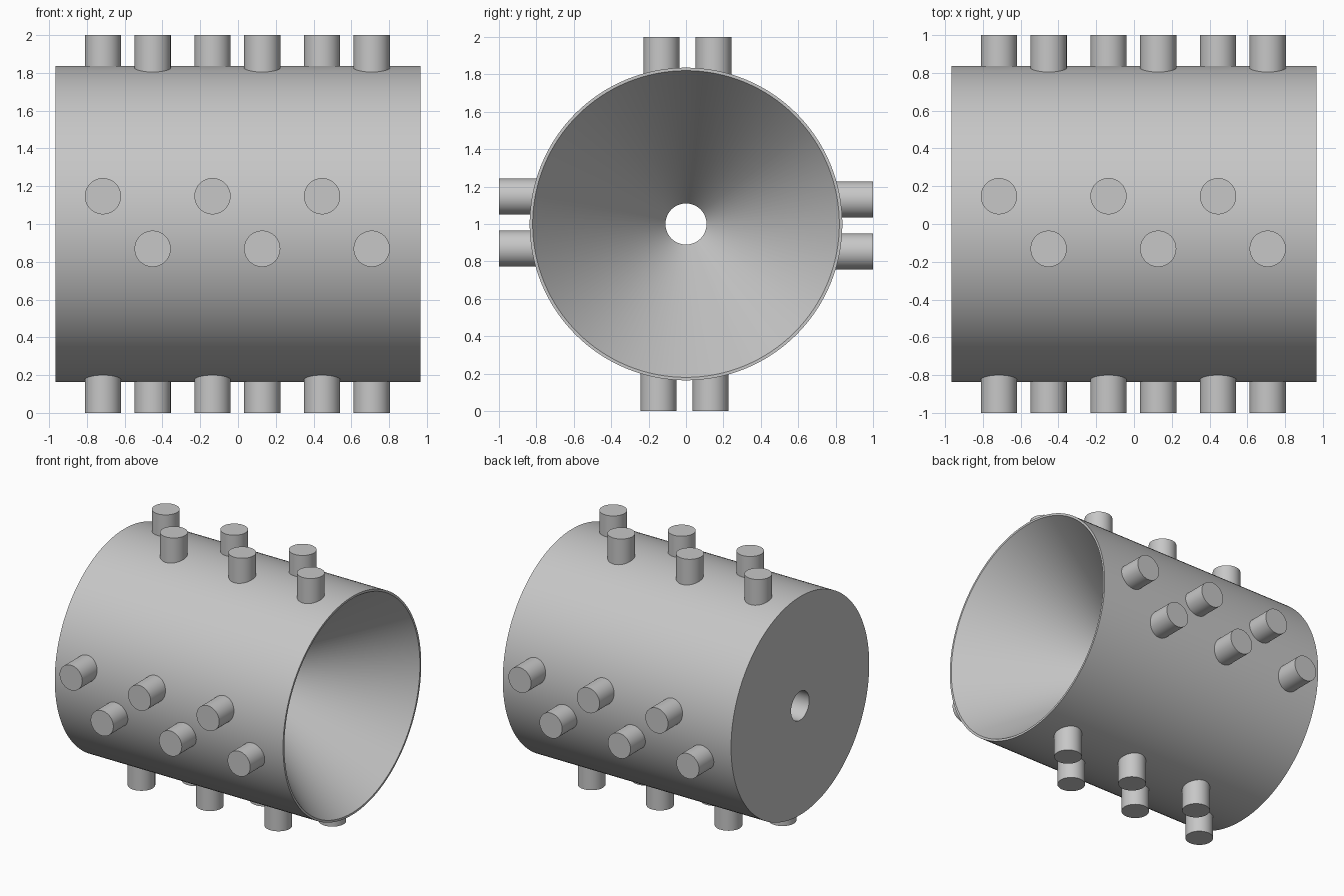
import bpy, bmesh, math
from mathutils import Matrix, Vector

if "Cube" in bpy.data.objects:
    bpy.data.objects.remove(bpy.data.objects["Cube"])

AXIS_Z = 1.0
grey = bpy.data.materials.new("plain_grey")
grey.diffuse_color = (0.57, 0.57, 0.57, 1)
grey.use_nodes = True
grey.node_tree.nodes["Principled BSDF"].inputs["Base Color"].default_value = grey.diffuse_color


def finish(name, bm):
    """Turn a bmesh into a named, smooth-shaded object."""
    bmesh.ops.recalc_face_normals(bm, faces=bm.faces)
    mesh = bpy.data.meshes.new(name)
    bm.to_mesh(mesh)
    bm.free()
    mesh.materials.append(grey)
    obj = bpy.data.objects.new(name, mesh)
    bpy.context.collection.objects.link(obj)
    bpy.ops.object.select_all(action='DESELECT')
    obj.select_set(True)
    bpy.context.view_layer.objects.active = obj
    bpy.ops.object.shade_smooth_by_angle(angle=math.radians(30))
    return obj


# Drum: closed profile (x, radius) turned around the x axis,
# with a funnel from the right mouth to mid-length and a narrow bore beyond
profile = [(-0.967, 0.11), (-0.967, 0.836), (0.967, 0.836), (0.967, 0.82), (0.0, 0.11)]
SEGMENTS = 128
bm = bmesh.new()
rings = []
for x, r in profile:
    ring = []
    for i in range(SEGMENTS):
        a = 2 * math.pi * i / SEGMENTS
        ring.append(bm.verts.new((x, r * math.cos(a), AXIS_Z + r * math.sin(a))))
    rings.append(ring)
for k in range(len(rings)):
    a, b = rings[k], rings[(k + 1) % len(rings)]
    for i in range(SEGMENTS):
        j = (i + 1) % SEGMENTS
        bm.faces.new((a[i], a[j], b[j], b[i]))
finish("drum", bm)

# Pegs: two staggered rows of three, repeated every quarter turn
PEG_RADIUS, PEG_INNER, PEG_OUTER = 0.096, 0.785, 1.0
rows = [(-0.715, 0.147), (-0.452, -0.131)]
for q, side in enumerate(("top", "front", "bottom", "back")):
    turn = Matrix.Translation((0, 0, AXIS_Z)) @ Matrix.Rotation(q * math.pi / 2, 4, 'X')
    for r, (x0, offset) in enumerate(rows):
        for n in range(3):
            bm = bmesh.new()
            centre = Vector((x0 + n * 0.58, offset, (PEG_INNER + PEG_OUTER) / 2))
            bmesh.ops.create_cone(bm, cap_ends=True, segments=48,
                                  radius1=PEG_RADIUS, radius2=PEG_RADIUS,
                                  depth=PEG_OUTER - PEG_INNER,
                                  matrix=turn @ Matrix.Translation(centre))
            finish(f"{side}_peg_{r * 3 + n + 1}", bm)
